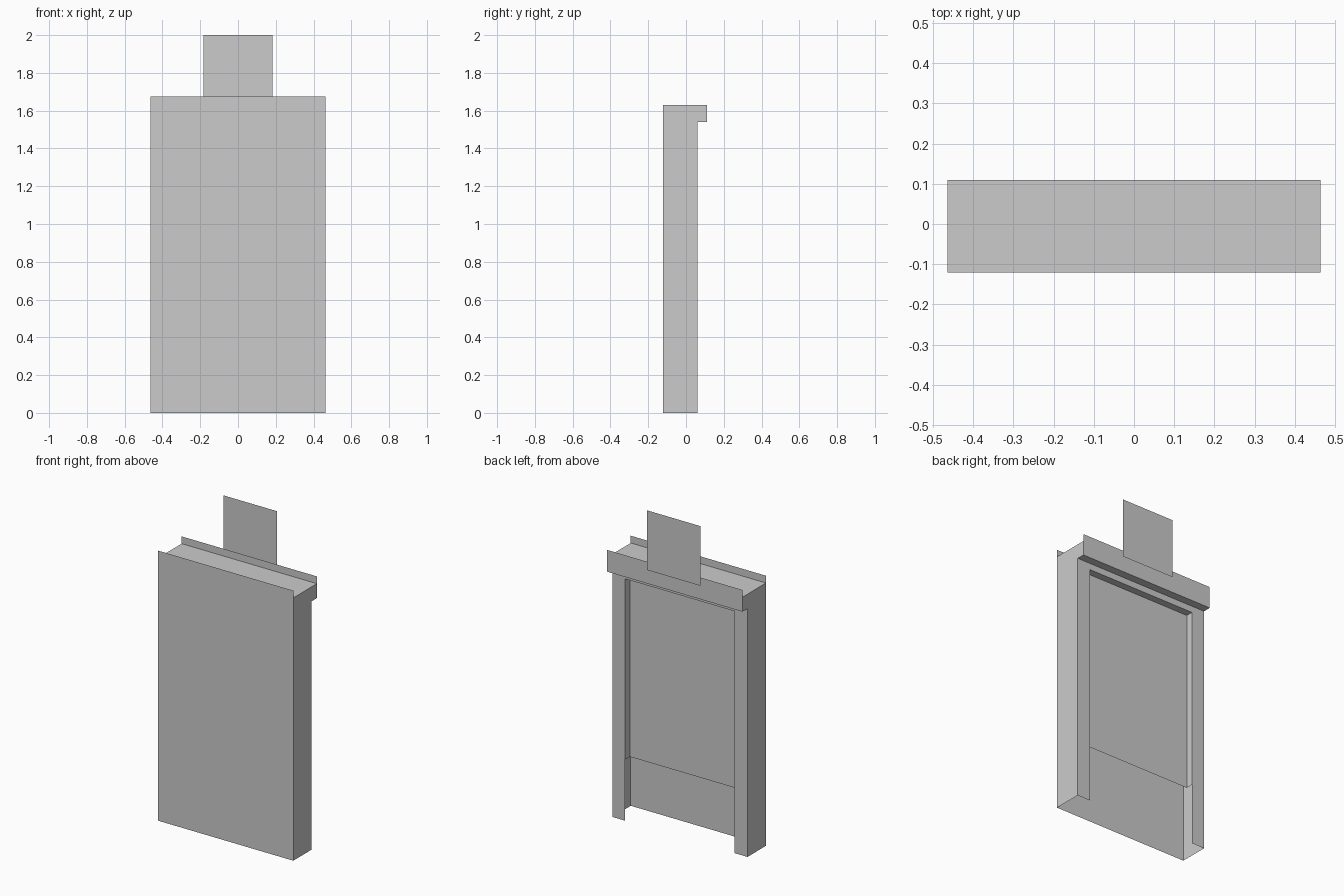
import bpy

if "Cube" in bpy.data.objects:
    bpy.data.objects.remove(bpy.data.objects["Cube"])

W = 0.464                       # half width
FRONT, BACK, LEDGE = -0.121, 0.06, 0.11
TOP, LIP, SOFFIT = 1.63, 1.675, 1.54
OPEN_X, OPEN_TOP, PANEL_Y, PANEL_Z = 0.375, 1.50, 0.015, 0.38


def sheet(name, *faces):
    """One object made of flat single-sided faces."""
    verts, polys = [], []
    for f in faces:
        polys.append(range(len(verts), len(verts) + len(f)))
        verts += f
    mesh = bpy.data.meshes.new(name)
    mesh.from_pydata(verts, [], [list(p) for p in polys])
    ob = bpy.data.objects.new(name, mesh)
    bpy.context.collection.objects.link(ob)
    return ob


def upright(x0, x1, z0, z1, y, back=True):
    """Vertical rectangle facing the back (+y) or the front (-y)."""
    f = [(x1, y, z0), (x0, y, z0), (x0, y, z1), (x1, y, z1)]
    return f if back else f[::-1]


def level(x0, x1, y0, y1, z, up=True):
    """Horizontal rectangle facing up or down."""
    f = [(x0, y0, z), (x1, y0, z), (x1, y1, z), (x0, y1, z)]
    return f if up else f[::-1]


def side(x, profile, right=True):
    """Face in the y-z plane; profile runs counter-clockwise."""
    f = [(x, y, z) for y, z in profile]
    return f if right else f[::-1]


# Front board, rising past the top as a lip
sheet("front_board", upright(-W, W, 0, LIP, FRONT, back=False))

# Top shelf between the lips
sheet("top_shelf", level(-W, W, FRONT, LEDGE, TOP))

# Overhanging fascia at the back with its underside
sheet("back_fascia",
      upright(-W, W, SOFFIT, LIP, LEDGE),
      level(-W, W, BACK, LEDGE, SOFFIT, up=False))

# Side walls, L-shaped at the overhang
outline = [(FRONT, 0), (BACK, 0), (BACK, SOFFIT),
           (LEDGE, SOFFIT), (LEDGE, TOP), (FRONT, TOP)]
sheet("side_walls", side(W, outline), side(-W, outline, right=False))

# Back frame: two stiles and the strip over the opening
sheet("back_frame",
      upright(-W, -OPEN_X, 0, SOFFIT, BACK),
      upright(OPEN_X, W, 0, SOFFIT, BACK),
      upright(-OPEN_X, OPEN_X, OPEN_TOP, SOFFIT, BACK))

# Recessed back panel with its reveals, open below
reveal = [(PANEL_Y, PANEL_Z), (BACK, PANEL_Z),
          (BACK, OPEN_TOP), (PANEL_Y, OPEN_TOP)]
sheet("recessed_panel",
      upright(-OPEN_X, OPEN_X, PANEL_Z, OPEN_TOP, PANEL_Y),
      side(-OPEN_X, reveal),
      side(OPEN_X, reveal, right=False),
      level(-OPEN_X, OPEN_X, PANEL_Y, BACK, OPEN_TOP, up=False))

# Upright sign plate behind the fascia
sheet("sign_plate", upright(-0.183, 0.183, TOP, 2.0, -FRONT))
